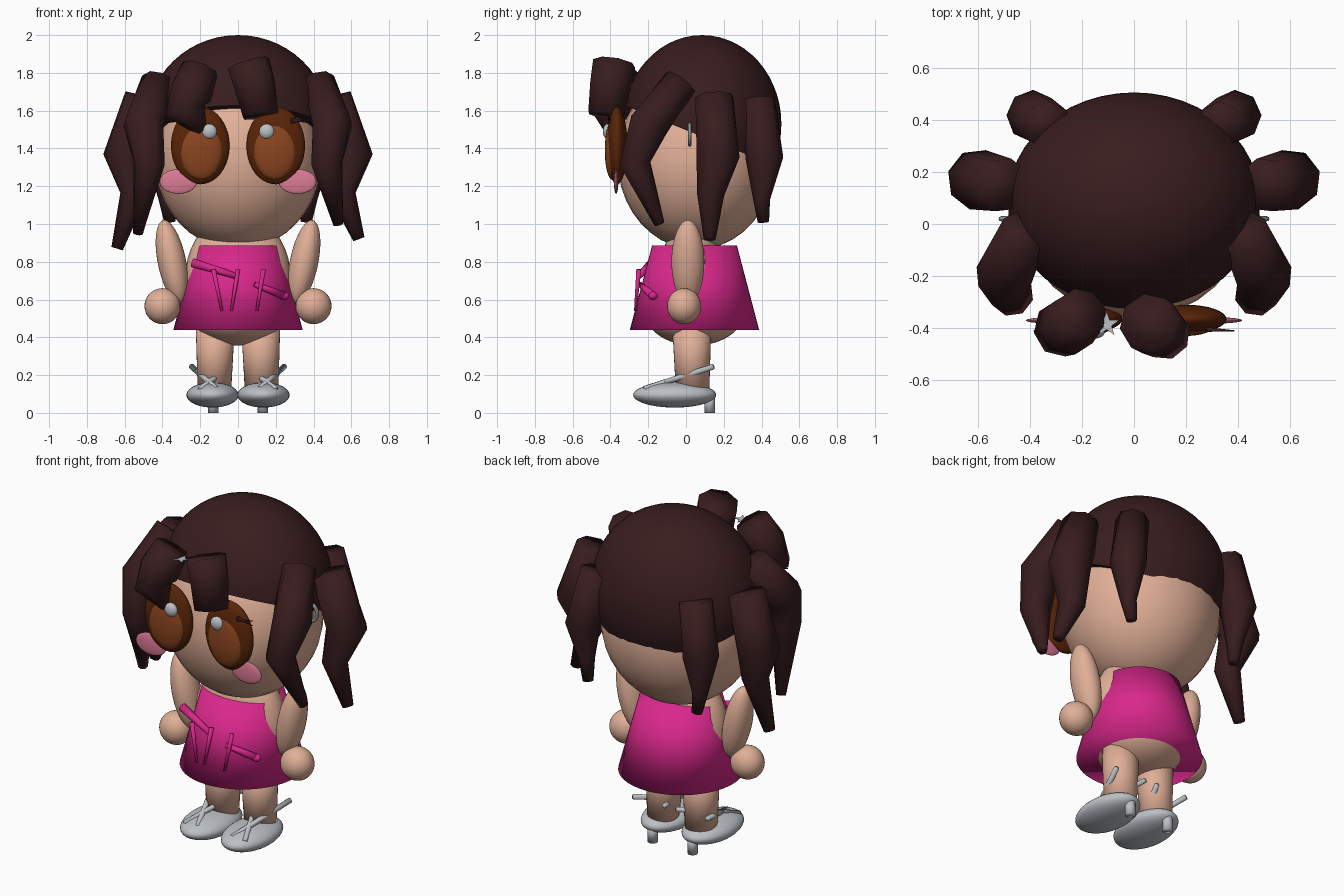
import bpy, bmesh, math
from mathutils import Vector, Matrix

if "Cube" in bpy.data.objects:
    bpy.data.objects.remove(bpy.data.objects["Cube"])


def material(name, r, g, b):
    m = bpy.data.materials.new(name)
    m.use_nodes = True
    m.diffuse_color = (r, g, b, 1)
    m.node_tree.nodes["Principled BSDF"].inputs["Base Color"].default_value = (r, g, b, 1)
    return m


SKIN = material("skin", 0.75, 0.43, 0.31)
HAIR = material("dark_hair", 0.04, 0.012, 0.013)
DRESS = material("magenta", 0.7, 0.021, 0.26)
EYE = material("dark_brown", 0.1, 0.018, 0.002)
IRIS = material("iris_brown", 0.26, 0.06, 0.014)
BLUSH = material("blush_pink", 0.72, 0.2, 0.3)
SILVER = material("silver", 0.5, 0.53, 0.56)


def make(name, bm, mat, angle=180):
    bmesh.ops.recalc_face_normals(bm, faces=bm.faces)
    me = bpy.data.meshes.new(name)
    bm.to_mesh(me)
    bm.free()
    ob = bpy.data.objects.new(name, me)
    bpy.context.collection.objects.link(ob)
    me.materials.append(mat)
    bpy.ops.object.select_all(action="DESELECT")
    ob.select_set(True)
    bpy.context.view_layer.objects.active = ob
    bpy.ops.object.shade_smooth_by_angle(angle=math.radians(angle))
    return ob


def ball(name, mat, centre, radii, tilt=0.0):
    bm = bmesh.new()
    bmesh.ops.create_uvsphere(bm, u_segments=32, v_segments=20, radius=1)
    bm.transform(Matrix.Translation(centre) @ Matrix.Rotation(tilt, 4, "Y")
                 @ Matrix.Diagonal((*radii, 1)))
    return make(name, bm, mat)


def rod(name, mat, a, b, r1, r2, sides=16):
    a, b = Vector(a), Vector(b)
    bm = bmesh.new()
    bmesh.ops.create_cone(bm, cap_ends=True, segments=sides, radius1=r1, radius2=r2,
                          depth=(b - a).length)
    bm.transform(Matrix.Translation((a + b) / 2)
                 @ (b - a).to_track_quat("Z", "Y").to_matrix().to_4x4())
    return make(name, bm, mat)


def lock(name, path, radii, sides=8):
    """Chunky lock of hair swept along a path."""
    pts = [Vector(p) for p in path]
    bm = bmesh.new()
    rings = []
    for i, p in enumerate(pts):
        d = pts[min(i + 1, len(pts) - 1)] - pts[max(i - 1, 0)]
        u = d.cross(Vector((-p.y, p.x, 0))).normalized()
        v = d.cross(u).normalized()
        rings.append([bm.verts.new(p + radii[i] * (u * math.cos(t) + v * math.sin(t)))
                      for t in (2 * math.pi * k / sides for k in range(sides))])
    for lo, hi in zip(rings, rings[1:]):
        for k in range(sides):
            n = (k + 1) % sides
            bm.faces.new((lo[k], lo[n], hi[n], hi[k]))
    bm.faces.new(rings[0])
    bm.faces.new(rings[-1])
    return make(name, bm, HAIR)


# Head and tilted hair cap
ball("head", SKIN, (0, 0.055, 1.34), (0.44, 0.418, 0.475))
bm = bmesh.new()
bmesh.ops.create_uvsphere(bm, u_segments=48, v_segments=28, radius=1)
bm.transform(Matrix.Translation((0, 0.085, 1.53)) @ Matrix.Diagonal((0.485, 0.42, 0.47, 1)))
bmesh.ops.bisect_plane(bm, geom=bm.verts[:] + bm.edges[:] + bm.faces[:],
                       plane_co=(0, 0.08, 1.465), plane_no=(0, 0.4, 1), clear_inner=True)
bmesh.ops.holes_fill(bm, edges=[e for e in bm.edges if e.is_boundary])
make("hair_cap", bm, HAIR, 40)

# Fringe locks
lock("fringe_right", [(-0.2, -0.34, 1.82), (-0.25, -0.39, 1.69), (-0.28, -0.4, 1.6),
                      (-0.19, -0.4, 1.49)], [0.1, 0.115, 0.11, 0.03])
lock("fringe_left", [(0.055, -0.38, 1.85), (0.09, -0.4, 1.73), (0.12, -0.425, 1.575)],
     [0.115, 0.112, 0.098])

# Torso, dress and its trim
ball("body", SKIN, (0, 0.03, 0.71), (0.28, 0.165, 0.35))
ball("hips", SKIN, (0, 0.045, 0.53), (0.26, 0.26, 0.174))
rod("dress", DRESS, (0, 0.045, 0.44), (0, 0.045, 0.885), 0.342, 0.225, 48)
rod("sash_right", DRESS, (-0.24, -0.18, 0.795), (-0.01, -0.248, 0.725), 0.024, 0.016)
rod("sash_left", DRESS, (0.09, -0.243, 0.68), (0.24, -0.178, 0.622), 0.014, 0.022)
ball("sash_knob", DRESS, (0.243, -0.175, 0.62), (0.028, 0.025, 0.022))
for i, x in enumerate((-0.13, 0, 0.135)):
    rod(f"dress_ribbon_{i + 1}", DRESS, (x, -0.25, 0.76),
        (x + (0.045 if x < -0.1 else -0.035), -0.268, 0.54), 0.013, 0.007)

for side, s in (("left", 1), ("right", -1)):
    # Hair around the sides and back
    drop = 0 if s > 0 else 0.05
    lock(f"front_lock_{side}", [(s * 0.42, -0.03, 1.75), (s * 0.5, -0.2, 1.52),
                                (s * 0.47, -0.27, 1.32), (s * 0.53, -0.14, 1 - drop)],
         [0.095, 0.11, 0.085, 0.028])
    lock(f"side_lock_{side}", [(s * 0.5, 0.15, 1.67), (s * 0.6, 0.17, 1.36),
                               (s * 0.55, 0.13, 1.16), (s * 0.64, 0.125, 0.92 - drop)],
         [0.105, 0.118, 0.075, 0.032])
    lock(f"back_lock_{side}", [(s * 0.33, 0.38, 1.66), (s * 0.39, 0.415, 1.35),
                               (s * 0.375, 0.4, 1.13), (s * 0.36, 0.41, 1.01)],
         [0.09, 0.1, 0.045, 0.03])

    # Face
    ball(f"eye_{side}", EYE, (s * 0.2, -0.365, 1.415), (0.155, 0.055, 0.205))
    ball(f"iris_{side}", IRIS, (s * 0.195, -0.39, 1.39), (0.115, 0.04, 0.155))
    ball(f"eye_glint_{side}", SILVER, (s * 0.152, -0.415, 1.49), (0.04, 0.025, 0.04))
    ball(f"cheek_{side}", BLUSH, (s * 0.315, -0.37, 1.225), (0.1, 0.012, 0.065))
    for k in range(2):
        rod(f"eyelash_{side}_{k + 1}", HAIR, (s * 0.28, -0.405, 1.54 + k * 0.015),
            (s * 0.385, -0.41, 1.565 - k * 0.03), 0.009, 0.002, 8)

    # Earring
    bpy.ops.mesh.primitive_torus_add(location=(s * 0.455, 0.02, 1.475),
                                     rotation=(math.pi / 2, 0, 0), major_radius=0.055,
                                     minor_radius=0.01, major_segments=24, minor_segments=8)
    ring = bpy.context.object
    ring.name = f"earring_{side}"
    ring.data.materials.append(SILVER)
    bpy.ops.object.shade_smooth_by_angle()

    # Arm, hand and leg
    ball(f"arm_{side}", SKIN, (s * 0.35, 0.01, 0.8), (0.075, 0.087, 0.225), s * 0.2)
    ball(f"hand_{side}", SKIN, (s * 0.4, -0.01, 0.565), (0.095, 0.09, 0.095))
    rod(f"leg_{side}", SKIN, (s * 0.125, 0.035, 0.1), (s * 0.12, 0.03, 0.5), 0.088, 0.105, 32)

    # Shoe with heel and crossed straps
    ball(f"shoe_{side}", SILVER, (s * 0.135, -0.06, 0.095), (0.138, 0.22, 0.067))
    rod(f"heel_{side}", SILVER, (s * 0.132, 0.125, 0), (s * 0.132, 0.125, 0.1), 0.028, 0.028)
    rod(f"outer_strap_{side}", SILVER, (s * 0.245, 0.145, 0.245), (s * 0.115, -0.22, 0.128),
        0.015, 0.015, 12)
    rod(f"inner_strap_{side}", SILVER, (s * 0.04, 0.145, 0.245), (s * 0.2, -0.22, 0.128),
        0.014, 0.014, 12)

# Star clip in the fringe
bm = bmesh.new()
rim = [bm.verts.new((-0.105 + r * math.sin(a), -0.385 + r * math.cos(a), 1.793))
       for r, a in ((0.05 if k % 2 == 0 else 0.02, k * math.pi / 5) for k in range(10))]
star = bm.faces.new(rim)
up = bmesh.ops.extrude_face_region(bm, geom=[star])["geom"]
bmesh.ops.translate(bm, vec=(0, 0, 0.004), verts=[g for g in up if isinstance(g, bmesh.types.BMVert)])
make("star_clip", bm, SILVER, 40)
